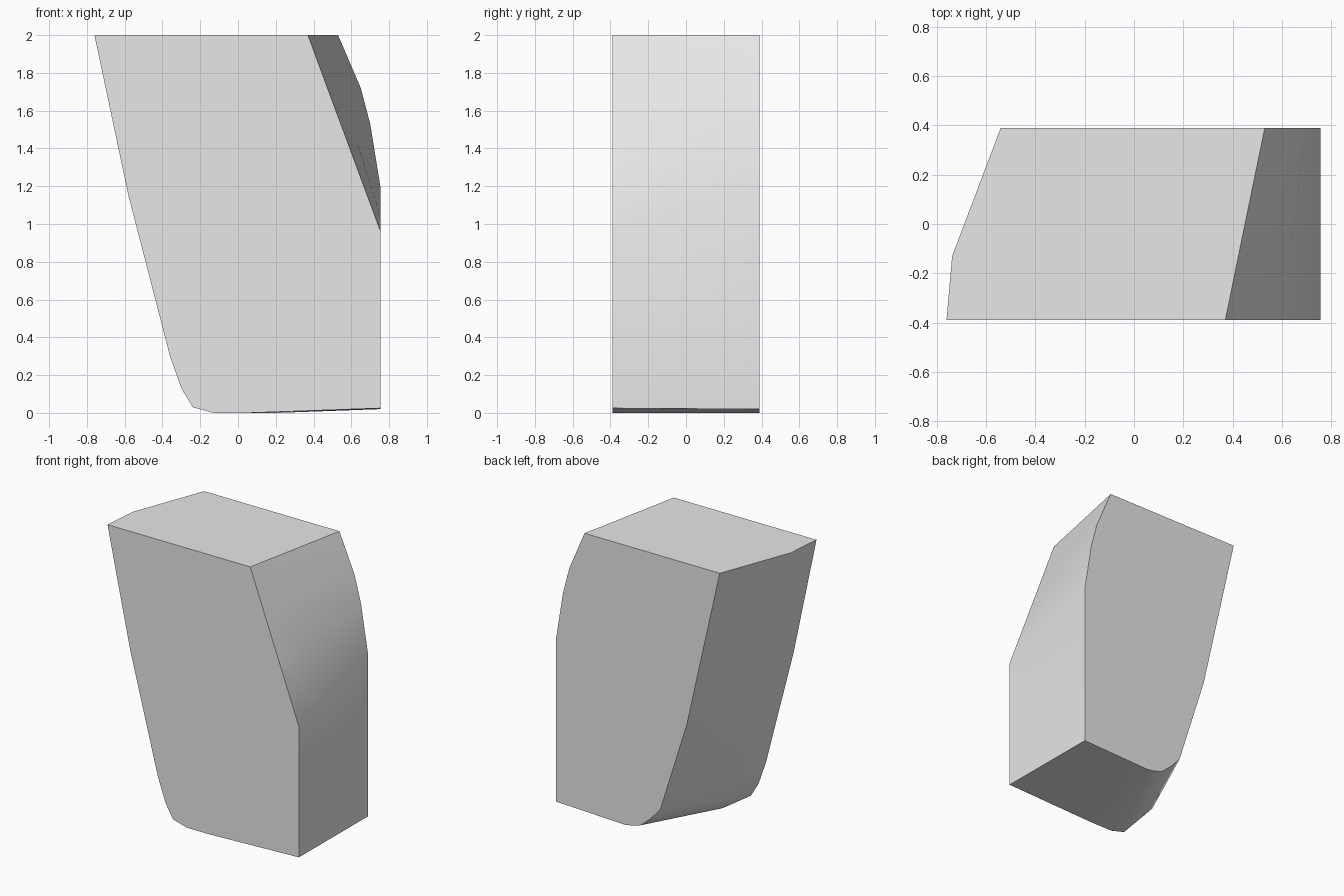
import bpy
import bmesh
import math

cube = bpy.data.objects.get("Cube")
if cube:
    bpy.data.objects.remove(cube, do_unlink=True)

# Plain grey material
grey = bpy.data.materials.new("light_grey")
grey.use_nodes = True
colour = (0.8, 0.8, 0.8, 1)
grey.diffuse_color = colour
grey.node_tree.nodes["Principled BSDF"].inputs["Base Color"].default_value = colour

# Cross-sections (x, z), from top left, over the chamfer, under the base and up the slant
front = [(-.76, 2), (.37, 2), (.488, 1.68), (.592, 1.4), (.755, .96), (.755, .025),
         (.05, 0), (-.13, 0), (-.24, .03), (-.30, .13), (-.36, .30), (-.58, 1.15)]
middle = [(-.737, 2), (.423, 2), (.542, 1.693), (.628, 1.443), (.755, 1.037), (.755, .023),
          (.1, 0), (-.09, 0), (-.2, .03), (-.27, .11), (-.33, .27), (-.55, 1.15)]
back = [(-.54, 2), (.53, 2), (.65, 1.72), (.70, 1.53), (.755, 1.19), (.755, .02),
        (.21, 0), (.15, .01), (.085, .03), (0, .105), (-.07, .185), (-.28, .85)]


def loft(name, sections, material):
    """Skin a closed solid through (y, profile) sections."""
    bm = bmesh.new()
    rings = [[bm.verts.new((x, y, z)) for x, z in profile] for y, profile in sections]
    count = len(rings[0])
    for a, b in zip(rings, rings[1:]):
        for i in range(count):
            j = (i + 1) % count
            bm.faces.new((a[i], a[j], b[j], b[i]))
    bm.faces.new(rings[0])
    bm.faces.new(rings[-1])
    bmesh.ops.recalc_face_normals(bm, faces=bm.faces)
    mesh = bpy.data.meshes.new(name)
    bm.to_mesh(mesh)
    bm.free()
    mesh.materials.append(material)
    obj = bpy.data.objects.new(name, mesh)
    bpy.context.collection.objects.link(obj)
    return obj


# Tapered block with a slanted side, rounded foot and chamfered shoulder
block = loft("tapered_block", [(-.39, front), (-.13, middle), (.39, back)], grey)
bpy.ops.object.select_all(action="DESELECT")
block.select_set(True)
bpy.context.view_layer.objects.active = block
bpy.ops.object.shade_smooth_by_angle(angle=math.radians(35))
